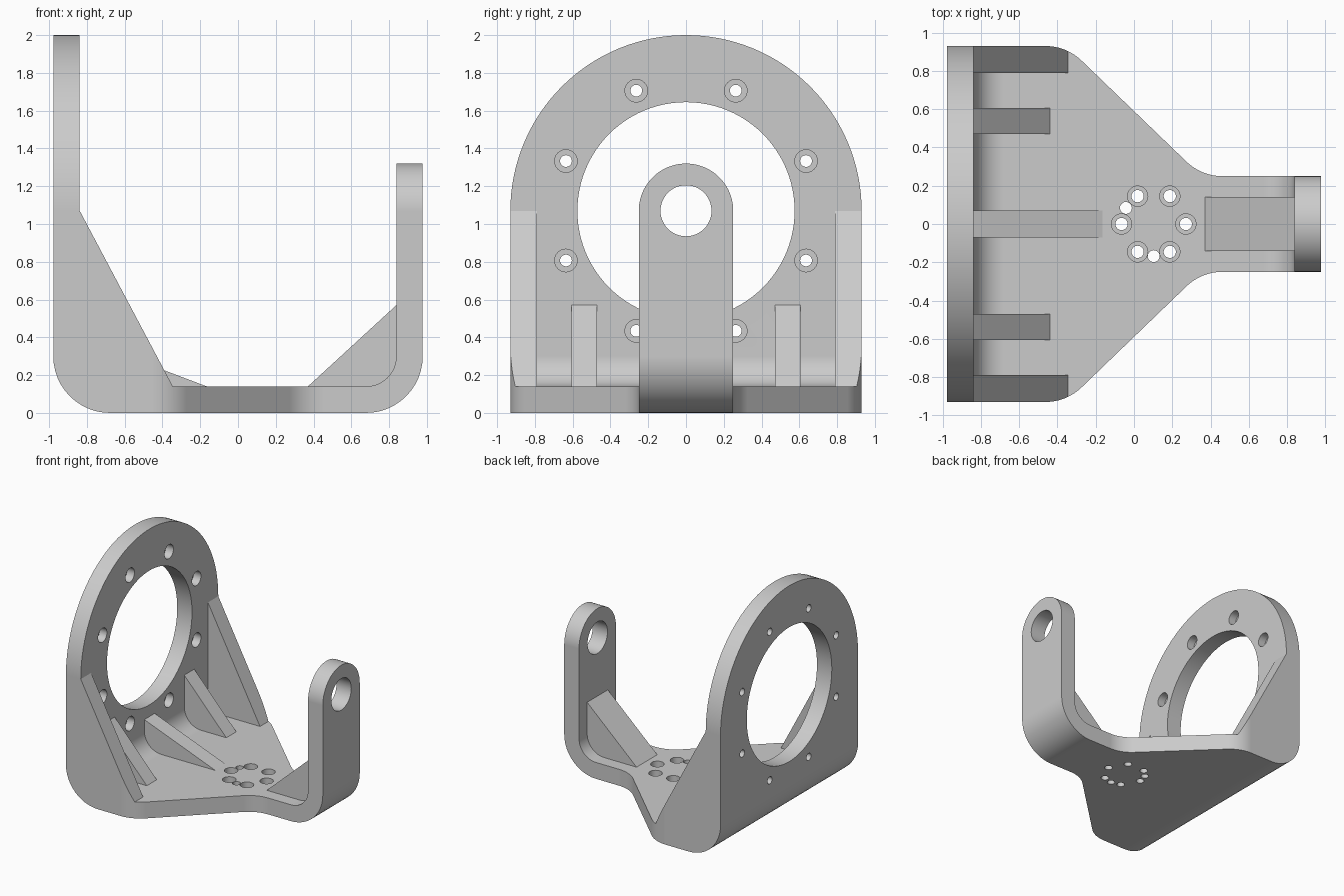
import bpy, bmesh
from math import sin, cos, tan, pi, radians
from mathutils import Vector

cube = bpy.data.objects.get("Cube")
if cube:
    bpy.data.objects.remove(cube, do_unlink=True)

T = 0.14                  # plate thickness
HX, HY = 0.978, 0.93      # half length, half width
ARM = 0.25                # half width of the narrow arm
AXIS_Z = 1.07             # height of the shared bore axis
IN = HX - T               # inner wall faces

grey = bpy.data.materials.new("light_grey")
grey.use_nodes = True
grey.diffuse_color = (0.6, 0.6, 0.6, 1)
grey.node_tree.nodes["Principled BSDF"].inputs["Base Color"].default_value = (0.6, 0.6, 0.6, 1)


def rounded(corners, steps=12):
    """Polygon from (x, y, radius) corners, filleting those with a radius."""
    out = []
    for i, (x, y, r) in enumerate(corners):
        p = Vector((x, y))
        if not r:
            out.append(p)
            continue
        a = (Vector(corners[i - 1][:2]) - p).normalized()
        b = (Vector(corners[(i + 1) % len(corners)][:2]) - p).normalized()
        half = math_angle(a, b) / 2
        mid = (a + b).normalized()
        centre = p + mid * (r / sin(half))
        start = p + a * (r / tan(half)) - centre
        end = p + b * (r / tan(half)) - centre
        for k in range(steps + 1):
            sweep = k / steps * (pi - 2 * half)
            arc = start * sin(pi - 2 * half - sweep) + end * sin(sweep)
            out.append(centre + arc.normalized() * r)
    return out


def math_angle(a, b):
    return a.angle(b)


def prism(name, loops, axis, lo, hi):
    """Extrude closed 2D loops along an axis; x uses (y,z), y uses (x,z), z uses (x,y)."""
    place = {"x": lambda a, b, t: (t, a, b),
             "y": lambda a, b, t: (a, t, b),
             "z": lambda a, b, t: (a, b, t)}[axis]
    bm = bmesh.new()
    for pts in loops:
        low = [bm.verts.new(place(p[0], p[1], lo)) for p in pts]
        high = [bm.verts.new(place(p[0], p[1], hi)) for p in pts]
        bm.faces.new(low)
        bm.faces.new(high)
        for i in range(len(pts)):
            bm.faces.new((low[i - 1], low[i], high[i], high[i - 1]))
    bmesh.ops.recalc_face_normals(bm, faces=bm.faces)
    me = bpy.data.meshes.new(name)
    bm.to_mesh(me)
    bm.free()
    me.materials.append(grey)
    ob = bpy.data.objects.new(name, me)
    bpy.context.scene.collection.objects.link(ob)
    return ob


def combine(target, tool, operation):
    """Apply a boolean to the target and discard the tool."""
    mod = target.modifiers.new("combine", "BOOLEAN")
    mod.operation, mod.object, mod.solver = operation, tool, "EXACT"
    bpy.context.view_layer.update()
    evaluated = target.evaluated_get(bpy.context.evaluated_depsgraph_get())
    result = bpy.data.meshes.new_from_object(evaluated)
    target.modifiers.remove(mod)
    target.data = result
    bpy.data.objects.remove(tool, do_unlink=True)


def circle(x, y, r, n=32):
    return [(x + r * cos(2 * pi * k / n), y + r * sin(2 * pi * k / n)) for k in range(n)]


def ring(cx, cy, radius, count, r, start=0):
    return [circle(cx + radius * cos(start + 2 * pi * k / count),
                   cy + radius * sin(start + 2 * pi * k / count), r) for k in range(count)]


# Bent U-shaped plate: tall wall, base and short arm
bracket = prism("bracket_body", [rounded([
    (-HX, 0, 0.3), (HX, 0, 0.3), (HX, 1.4, 0), (IN, 1.4, 0),
    (IN, T, 0.16), (-IN, T, 0.16), (-IN, 2.1, 0), (-HX, 2.1, 0)])], "y", -1, 1)


# Triangular stiffening ribs, rooted inside the wall and base
def rib(name, side, toe, top, y0, y1):
    root = IN + 0.06
    pts = [(IN, top), (toe, T), (toe, 0.1), (IN, 0.1), (root, 0.3), (root, top)]
    combine(bracket, prism(name, [[(side * x, z) for x, z in pts]], "y", y0, y1), "UNION")


for s in (-1, 1):
    rib("edge_rib", -1, 0.345, AXIS_Z, *sorted((s * 0.79, s * 0.98)))
    rib("inner_rib", -1, 0.44, 0.57, *sorted((s * 0.47, s * 0.605)))
rib("centre_rib", -1, 0.165, 0.395, -0.07, 0.07)
rib("arm_rib", 1, 0.37, 0.57, -0.14, 0.14)

# Plan outline narrowing towards the arm
half_plan = [(-1.1, HY, 0), (-0.353, HY, 0.27), (0.353, ARM, 0.27), (1.1, ARM, 0)]
outline = half_plan + [(x, -y, r) for x, y, r in reversed(half_plan)]
combine(bracket, prism("plan_outline", [rounded(outline)], "z", -0.5, 2.5), "INTERSECT")


# Round off the tops of the wall and the arm
def round_top(w, x0, x1, steps=64):
    arc = [(-w * cos(pi * k / steps), AXIS_Z + w * sin(pi * k / steps)) for k in range(1, steps)]
    edge, low, top = w + 0.1, AXIS_Z - 0.08, AXIS_Z + w + 0.2
    frame = [(w + 0.002, low), (edge, low), (edge, top),
             (-edge, top), (-edge, low), (-w - 0.002, low)]
    combine(bracket, prism("top_cutter", [arc + frame], "x", x0, x1), "DIFFERENCE")


round_top(HY, -1.1, -0.7)
round_top(ARM, 0.7, 1.1)

# Large bore in the wall and small bore in the arm
combine(bracket, prism("wall_bore", [circle(0, AXIS_Z, 0.575, 96)], "x", -1.1, -0.8), "DIFFERENCE")
combine(bracket, prism("arm_bore", [circle(0, AXIS_Z, 0.135, 48)], "x", 0.75, 1.1), "DIFFERENCE")

# Counterbored bolt circle around the large bore
for r, x0 in ((0.031, -1.1), (0.06, -HX + T / 2)):
    holes = ring(0, AXIS_Z, 0.688, 8, r, pi / 8)
    combine(bracket, prism("wall_bolt_holes", holes, "x", x0, -0.8), "DIFFERENCE")

# Counterbored bolt circle in the base, with two plain dowel holes
for r, z0 in ((0.032, -0.1), (0.053, T / 2)):
    holes = ring(0.103, 0, 0.168, 6, r)
    combine(bracket, prism("base_bolt_holes", holes, "z", z0, 0.17), "DIFFERENCE")
dowels = [circle(0.103 + 0.168 * cos(radians(a)), 0.168 * sin(radians(a)), 0.031)
          for a in (150, 270)]
combine(bracket, prism("dowel_holes", dowels, "z", -0.1, 0.3), "DIFFERENCE")

# Smooth curved faces, keeping flats flat and edges sharp
bpy.ops.object.select_all(action="DESELECT")
bracket.select_set(True)
bpy.context.view_layer.objects.active = bracket
bpy.ops.object.shade_smooth_by_angle(angle=radians(25))
weighted = bracket.modifiers.new("weighted_normals", "WEIGHTED_NORMAL")
weighted.keep_sharp = True
